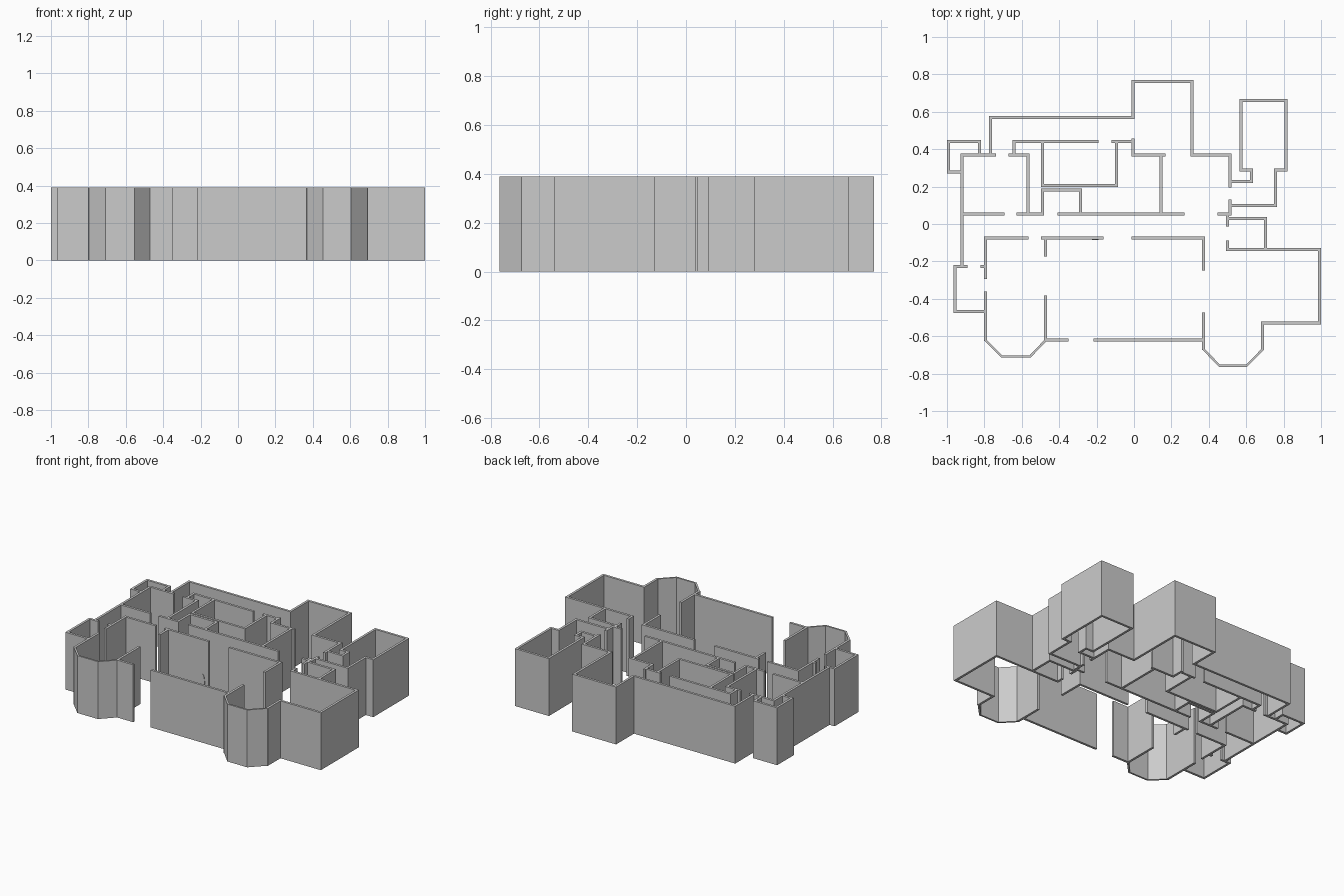
import bpy, bmesh, math
from mathutils import Vector, Matrix

if "Cube" in bpy.data.objects:
    bpy.data.objects.remove(bpy.data.objects["Cube"])

H, T = 0.39, 0.016


def wall(name, pts, t=T):
    """Extrude a mitred wall along an open plan path."""
    p = [Vector(q) for q in pts]
    dirs = [(b - a).normalized() for a, b in zip(p, p[1:])]
    normals = [Vector((-d.y, d.x)) for d in dirs]
    bm = bmesh.new()
    rings = []
    for i, q in enumerate(p):
        n0, n1 = normals[max(i - 1, 0)], normals[min(i, len(normals) - 1)]
        m = (n0 + n1) / (1 + n0.dot(n1)) * t / 2
        rings.append([bm.verts.new((v.x, v.y, z))
                      for v, z in ((q + m, 0), (q - m, 0), (q - m, H), (q + m, H))])
    for a, b in zip(rings, rings[1:]):
        for k in range(4):
            bm.faces.new((a[k], a[(k + 1) % 4], b[(k + 1) % 4], b[k]))
    bm.faces.new(rings[0])
    bm.faces.new(rings[-1])
    finish(name, bm)


def finish(name, bm):
    bmesh.ops.recalc_face_normals(bm, faces=bm.faces)
    me = bpy.data.meshes.new(name)
    bm.to_mesh(me)
    bm.free()
    bpy.context.collection.objects.link(bpy.data.objects.new(name, me))


# Outer walls
wall("back_wall", [(-.767, .369), (-.767, .57), (-.005, .57)])
wall("back_room", [(-.005, .562), (-.005, .762), (.31, .762), (.31, .369), (.513, .369), (.513, .195)])
wall("back_left_closet", [(-.826, .369), (-.826, .441), (-.992, .441), (-.992, .278), (-.919, .278)])
wall("left_wall", [(-.737, .369), (-.919, .369), (-.919, -.227)])
wall("left_closet", [(-.89, -.227), (-.957, -.227), (-.957, -.469), (-.793, -.469)])
wall("left_closet_stub", [(-.82, -.227), (-.793, -.227)])
wall("front_left_side", [(-.793, -.36), (-.793, -.626)])
wall("left_bay", [(-.793, -.622), (-.706, -.709), (-.556, -.709), (-.473, -.622)], .012)
wall("left_bay_side", [(-.473, -.626), (-.473, -.382)])
wall("front_wall_left", [(-.473, -.62), (-.35, -.62)])
wall("front_wall", [(-.217, -.62), (.372, -.62)])
wall("right_bay_side", [(.372, -.473), (.372, -.674)])
wall("right_bay", [(.372, -.67), (.457, -.758), (.602, -.758), (.688, -.67)], .012)
wall("front_right_room", [(.688, -.674), (.688, -.53), (.992, -.53), (.992, -.136), (.5, -.136), (.5, -.088)])
wall("right_closet", [(.5, -.013), (.5, .03), (.703, .03), (.703, -.136)])
wall("right_room", [(.513, .098), (.757, .098), (.757, .289), (.813, .289), (.813, .66),
                    (.572, .66), (.572, .289), (.628, .289), (.628, .227), (.513, .227)])
wall("right_door_jamb", [(.513, .13), (.513, .045)])
wall("right_hall_stub", [(.447, .053), (.521, .053)])
wall("right_closet_link", [(.5, .053), (.5, .03)])

# Front rooms, hall side
wall("front_left_room", [(-.793, -.295), (-.793, -.075), (-.564, -.075)])
wall("hall_wall_middle", [(-.497, -.075), (-.163, -.075)])
wall("hall_wall_stub", [(-.473, -.075), (-.473, -.174)])
wall("hall_wall_right", [(-.013, -.075), (.372, -.075), (.372, -.249)])

# Back rooms, hall side
for i, (x0, x1) in enumerate([(-.919, -.693), (-.628, -.481), (-.409, .27)]):
    wall(f"back_hall_wall_{i + 1}", [(x0, .053), (x1, .053)])
wall("inner_left_wall", [(-.671, .369), (-.567, .369), (-.567, .053)])
wall("inner_back_wall", [(-.642, .369), (-.642, .441), (-.19, .441)])
wall("inner_room", [(-.489, .441), (-.489, .206), (-.094, .206), (-.094, .441)])
wall("inner_back_stub", [(-.12, .441), (-.005, .441)])
wall("inner_right_wall", [(-.005, .457), (-.005, .369), (.168, .369)])
wall("inner_right_divider", [(.144, .369), (.144, .053)])
wall("cupboard", [(-.489, .053), (-.489, .182), (-.286, .182), (-.286, .053)])

# Small oval relief on the hall wall
bm = bmesh.new()
bmesh.ops.create_cone(bm, cap_ends=True, segments=16, radius1=1, radius2=1, depth=1,
                      matrix=Matrix.Translation((-.208, -.084, .095))
                      @ Matrix.Diagonal((.017, .004, .063, 1))
                      @ Matrix.Rotation(math.pi / 2, 4, 'X'))
finish("wall_relief", bm)
